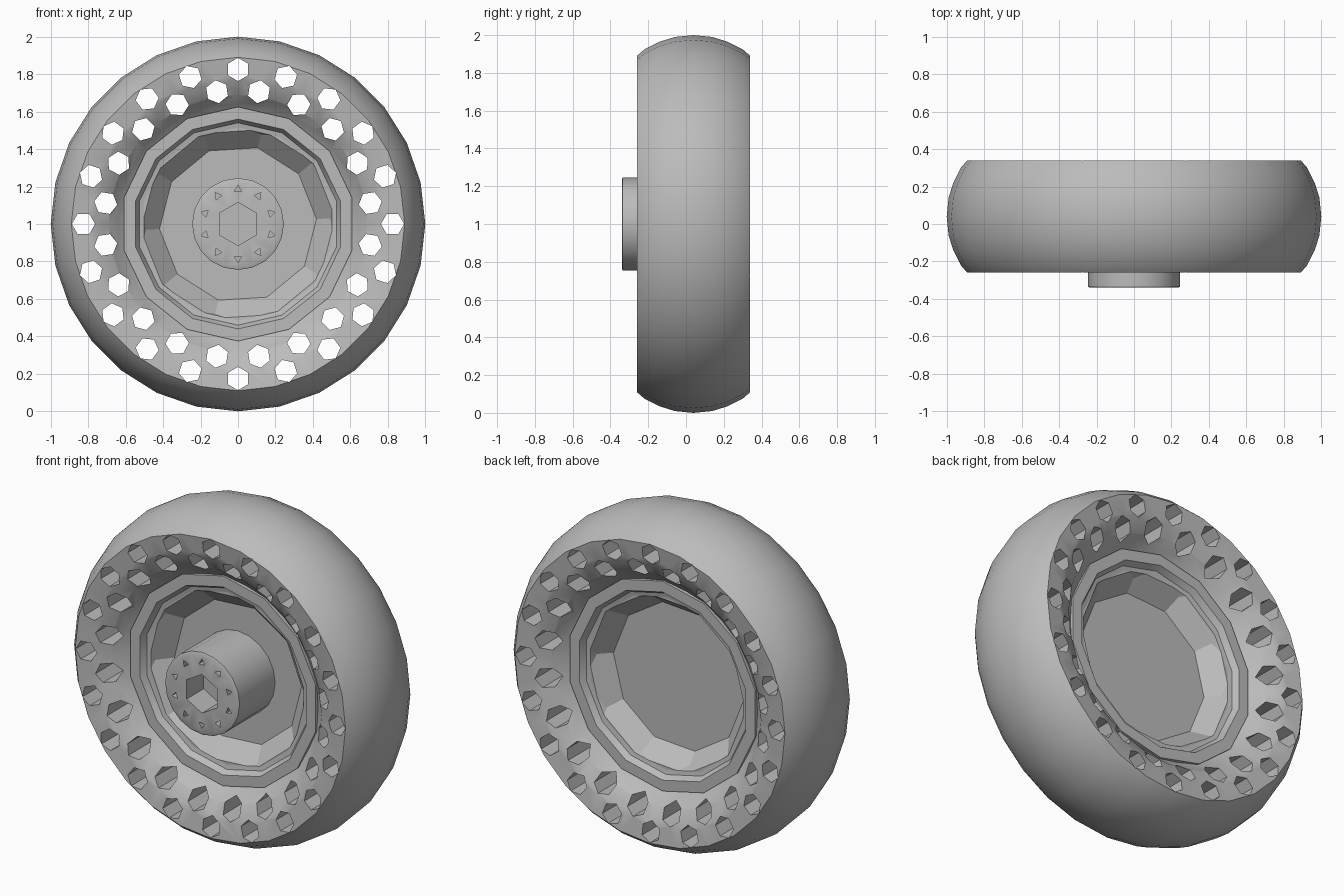
import bpy, bmesh, math
from mathutils import Matrix, Vector

if "Cube" in bpy.data.objects:
    bpy.data.objects.remove(bpy.data.objects["Cube"], do_unlink=True)

grey = bpy.data.materials.new("plain_grey")
grey.use_nodes = True
grey.diffuse_color = (0.5, 0.5, 0.5, 1)
grey.node_tree.nodes["Principled BSDF"].inputs["Base Color"].default_value = (0.5, 0.5, 0.5, 1)


def make_object(name, bm):
    bmesh.ops.recalc_face_normals(bm, faces=bm.faces)
    mesh = bpy.data.meshes.new(name)
    bm.to_mesh(mesh)
    bm.free()
    mesh.materials.append(grey)
    obj = bpy.data.objects.new(name, mesh)
    bpy.context.collection.objects.link(obj)
    return obj


def lathe(name, profile, sides, phase=0.0):
    """Closed ring of (radius, y) points turned about the wheel axle."""
    bm = bmesh.new()
    rings = []
    for i in range(sides):
        a = math.tau * (i + phase) / sides
        rings.append([bm.verts.new((r * math.sin(a), y, 1 + r * math.cos(a))) for r, y in profile])
    n = len(profile)
    for i in range(sides):
        a, b = rings[i], rings[(i + 1) % sides]
        for j in range(n):
            bm.faces.new((a[j], a[(j + 1) % n], b[(j + 1) % n], b[j]))
    bmesh.ops.remove_doubles(bm, verts=bm.verts, dist=1e-5)
    return make_object(name, bm)


def drill_ring(bm, count, ring, radius, sides, y0, y1, offset=0.0):
    """Prisms along the axle, evenly spaced round a circle."""
    for i in range(count):
        a = math.tau * (i + offset) / count
        centre = Vector((ring * math.sin(a), (y0 + y1) / 2, 1 + ring * math.cos(a)))
        matrix = (Matrix.Translation(centre) @ Matrix.Rotation(a, 4, "Y")
                  @ Matrix.Rotation(math.pi / 2, 4, "X"))
        bmesh.ops.create_cone(bm, cap_ends=True, segments=sides, radius1=radius,
                              radius2=radius, depth=y1 - y0, matrix=matrix)


def cut(obj, bm):
    cutter = make_object(obj.name + "_cutter", bm)
    mod = obj.modifiers.new("holes", "BOOLEAN")
    mod.object, mod.operation, mod.solver = cutter, "DIFFERENCE", "EXACT"
    bpy.context.view_layer.update()
    graph = bpy.context.evaluated_depsgraph_get()
    mesh = bpy.data.meshes.new_from_object(obj.evaluated_get(graph))
    obj.modifiers.clear()
    obj.data = mesh
    bpy.data.objects.remove(cutter, do_unlink=True)


def smooth(obj, degrees):
    obj.data.shade_smooth()
    obj.data.set_sharp_from_angle(angle=math.radians(degrees))


# Tyre: one half profile mirrored about its mid plane
MID = 0.04
half = [(1.0, 0), (0.99, 0.1), (0.965, 0.18), (0.925, 0.26), (0.89, 0.3),
        (0.78, 0.285), (0.69, 0.24), (0.64, 0.18), (0.6, 0.15)]
tyre = lathe("tyre", [(r, MID - d) for r, d in half]
             + [(r, MID + d) for r, d in reversed(half[1:])], 28)
bm = bmesh.new()
drill_ring(bm, 20, 0.825, 0.062, 6, -0.5, 0.5)
drill_ring(bm, 20, 0.715, 0.062, 6, -0.5, 0.5, 0.5)
cut(tyre, bm)
smooth(tyre, 40)

# Rim ring: raised lip with a small inner step
lip = [(0.625, 0.18), (0.56, 0.18), (0.54, 0.145), (0.515, 0.14), (0.5, 0.1)]
rim = lathe("rim_lip", [(r, MID - d) for r, d in lip]
            + [(r, MID + d) for r, d in reversed(lip)], 14)
smooth(rim, 25)

# Dished wheel centre
dish = lathe("wheel_disc", [(0, 0.0), (0.42, 0.0), (0.52, -0.1), (0.56, -0.1),
                            (0.56, 0.18), (0.52, 0.18), (0.43, 0.07), (0, 0.07)], 10, 0.4)
smooth(dish, 25)

# Hub with a chamfered centre socket and small bolt holes
hub = lathe("hub", [(0, 0.02), (0.245, 0.02), (0.245, -0.335), (0.235, -0.34),
                    (0.0, -0.34)], 20)
bm = bmesh.new()
drill_ring(bm, 1, 0, 0.115, 6, -0.5, -0.18, 0.5)
cut(hub, bm)
bm = bmesh.new()
drill_ring(bm, 10, 0.185, 0.022, 3, -0.4, -0.3)
cut(hub, bm)
smooth(hub, 30)
